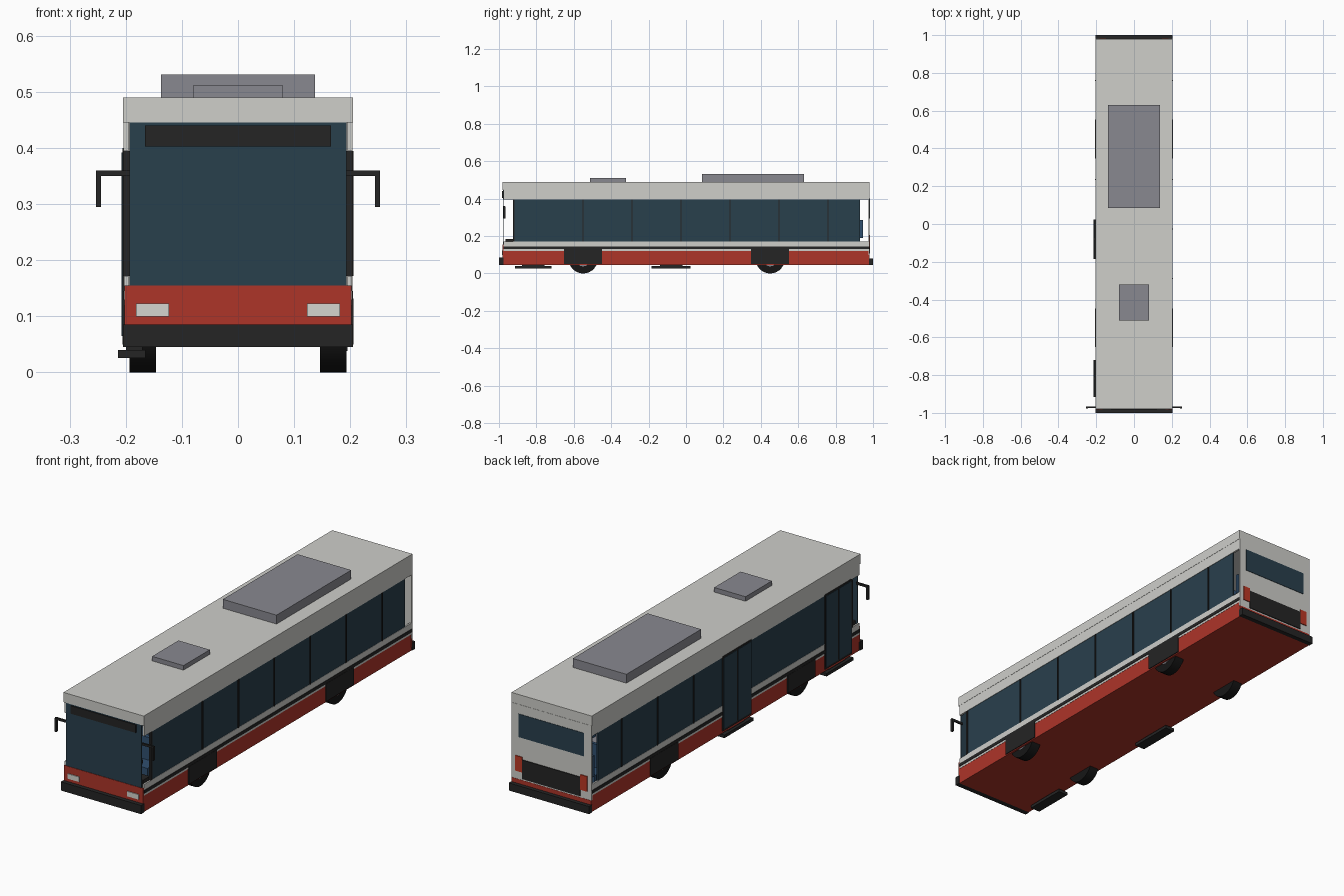
import bpy, math
from mathutils import Matrix

if "Cube" in bpy.data.objects:
    bpy.data.objects.remove(bpy.data.objects["Cube"])


def material(name, r, g, b):
    m = bpy.data.materials.new(name)
    m.diffuse_color = (r, g, b, 1)
    m.use_nodes = True
    m.node_tree.nodes["Principled BSDF"].inputs["Base Color"].default_value = m.diffuse_color
    return m


WHITE = material("off_white", 0.62, 0.62, 0.59)
RED = material("red_paint", 0.42, 0.035, 0.022)
GLASS = material("dark_glass", 0.022, 0.05, 0.073)
BLACK = material("black_trim", 0.018, 0.018, 0.018)
GREY = material("roof_unit_grey", 0.25, 0.25, 0.28)
LAMP = material("headlamp", 0.66, 0.66, 0.62)
TAIL = material("tail_lamp", 0.5, 0.04, 0.018)
SEAT = material("seat_blue", 0.03, 0.08, 0.16)
RUBBER = material("tyre_rubber", 0.008, 0.008, 0.008)


def box(name, x, y, z, mat):
    """Box from (min, max) ranges on each axis."""
    a = [(r[0] + r[1]) / 2 for r in (x, y, z)]
    s = [abs(r[1] - r[0]) for r in (x, y, z)]
    bpy.ops.mesh.primitive_cube_add(size=1)
    o = bpy.context.object
    o.name = name
    o.data.transform(Matrix.Translation(a) @ Matrix.Diagonal((*s, 1)))
    o.data.materials.append(mat)
    return o


def pair(name, x, y, z, mat):
    """The same box on both sides."""
    box(name + "_right", x, y, z, mat)
    box(name + "_left", (-x[1], -x[0]), y, z, mat)


def cylinder(name, loc, r, depth, mat, rot=(0, math.pi / 2, 0), n=28):
    bpy.ops.mesh.primitive_cylinder_add(vertices=n, radius=r, depth=depth,
                                        location=loc, rotation=rot)
    o = bpy.context.object
    o.name = name
    o.data.materials.append(mat)
    bpy.ops.object.shade_smooth_by_angle()
    return o


# Lower body, floor and roof
box("lower_body", (-.202, .202), (-.975, .978), (.045, .12), RED)
box("floor", (-.194, .194), (-.972, .972), (.12, .124), GREY)
box("roof", (-.205, .205), (-.98, .98), (.445, .49), WHITE)
pair("roof_side_band", (.195, .204), (-.975, .98), (.395, .445), WHITE)
pair("belt_panel", (.195, .203), (-.975, .98), (.12, .172), WHITE)
pair("belt_stripe", (.203, .205), (-.975, .98), (.13, .145), BLACK)

# Side glazing with dividers
pair("side_glass", (.195, .202), (-.92, .93), (.172, .395), GLASS)
pair("front_pillar", (.193, .205), (-.926, -.916), (.172, .395), BLACK)
for i in range(6):
    y = .76 - .262 * i
    box(f"divider_right_{i}", (.2, .206), (y - .003, y + .003), (.172, .395), BLACK)
    if i < 3:
        box(f"divider_left_{i}", (-.206, -.2), (y - .003, y + .003), (.172, .395), BLACK)

# Front end
box("windscreen", (-.193, .193), (-.979, -.975), (.155, .445), GLASS)
box("destination_sign", (-.166, .166), (-.983, -.979), (.403, .44), BLACK)
box("front_panel", (-.202, .202), (-.981, -.975), (.08, .155), RED)
box("front_bumper", (-.205, .205), (-1, -.975), (.045, .085), BLACK)
pair("headlight", (.123, .182), (-.985, -.981), (.1, .123), LAMP)
pair("mirror_arm", (.19, .253), (-.975, -.967), (.35, .36), BLACK)
pair("mirror", (.244, .253), (-.977, -.965), (.295, .358), BLACK)

# Rear end
box("rear_panel", (-.204, .204), (.975, .981), (.1, .445), WHITE)
box("rear_skirt", (-.203, .203), (.975, .982), (.06, .1), RED)
box("rear_window", (-.167, .167), (.981, .983), (.295, .402), GLASS)
box("engine_grille", (-.148, .148), (.981, .985), (.107, .195), BLACK)
pair("tail_light", (.148, .183), (.981, .985), (.137, .207), TAIL)
box("rear_bumper", (-.205, .205), (.978, 1), (.045, .08), BLACK)

# Roof units
box("air_conditioner", (-.137, .137), (.085, .63), (.49, .531), GREY)
box("roof_hatch", (-.08, .08), (-.512, -.32), (.49, .511), GREY)

# Wheels and arches
for axle, y in (("front", -.55), ("rear", .45)):
    pair(axle + "_wheel_arch", (.2, .206), (y - .102, y + .102), (.05, .132), BLACK)
    for side, s in (("right", 1), ("left", -1)):
        cylinder(f"{axle}_wheel_{side}", (s * .17, y, .078), .078, .047, RUBBER)
        cylinder(f"{axle}_hub_{side}", (s * .191, y, .078), .04, .008, GREY)

# Double-leaf doors on the left, with steps
for door, y0, y1 in (("front", -.915, -.72), ("middle", -.185, .025)):
    mid = (y0 + y1) / 2
    box(door + "_door_frame", (-.206, -.198), (y0, y1), (.055, .4), BLACK)
    for leaf, a, b in (("a", y0, mid), ("b", mid, y1)):
        box(f"{door}_door_glass_{leaf}", (-.208, -.206), (a + .006, b - .006), (.065, .392), GLASS)
    box(door + "_door_step", (-.214, -.165), (y0, y1), (.026, .04), BLACK)
    box(door + "_step_bracket", (-.2, -.17), (mid - .06, mid + .06), (.04, .046), BLACK)

# Cab
box("dashboard", (-.19, .19), (-.965, -.915), (.15, .184), BLACK)
cylinder("steering_wheel", (.1, -.895, .215), .035, .006, BLACK, (math.radians(35), 0, 0), 20)
box("driver_seat", (.06, .14), (-.86, -.79), (.124, .185), SEAT)
box("driver_seat_back", (.06, .14), (-.79, -.77), (.18, .29), SEAT)

# Passenger seats
for row in range(9):
    y = -.62 + row * .17
    for side, s in (("right", 1), ("left", -1)):
        if s < 0 and -.25 < y < .06:
            continue
        x = sorted((s * .06, s * .185))
        box(f"seat_{side}_{row}", x, (y, y + .075), (.17, .19), SEAT)
        box(f"seat_back_{side}_{row}", x, (y + .075, y + .09), (.17, .28), SEAT)
        box(f"seat_leg_{side}_{row}", (s * .12 - .012, s * .12 + .012), (y + .03, y + .055), (.124, .17), BLACK)
box("rear_bench", (-.185, .185), (.86, .93), (.124, .19), SEAT)
box("rear_bench_back", (-.185, .185), (.93, .945), (.19, .285), SEAT)
